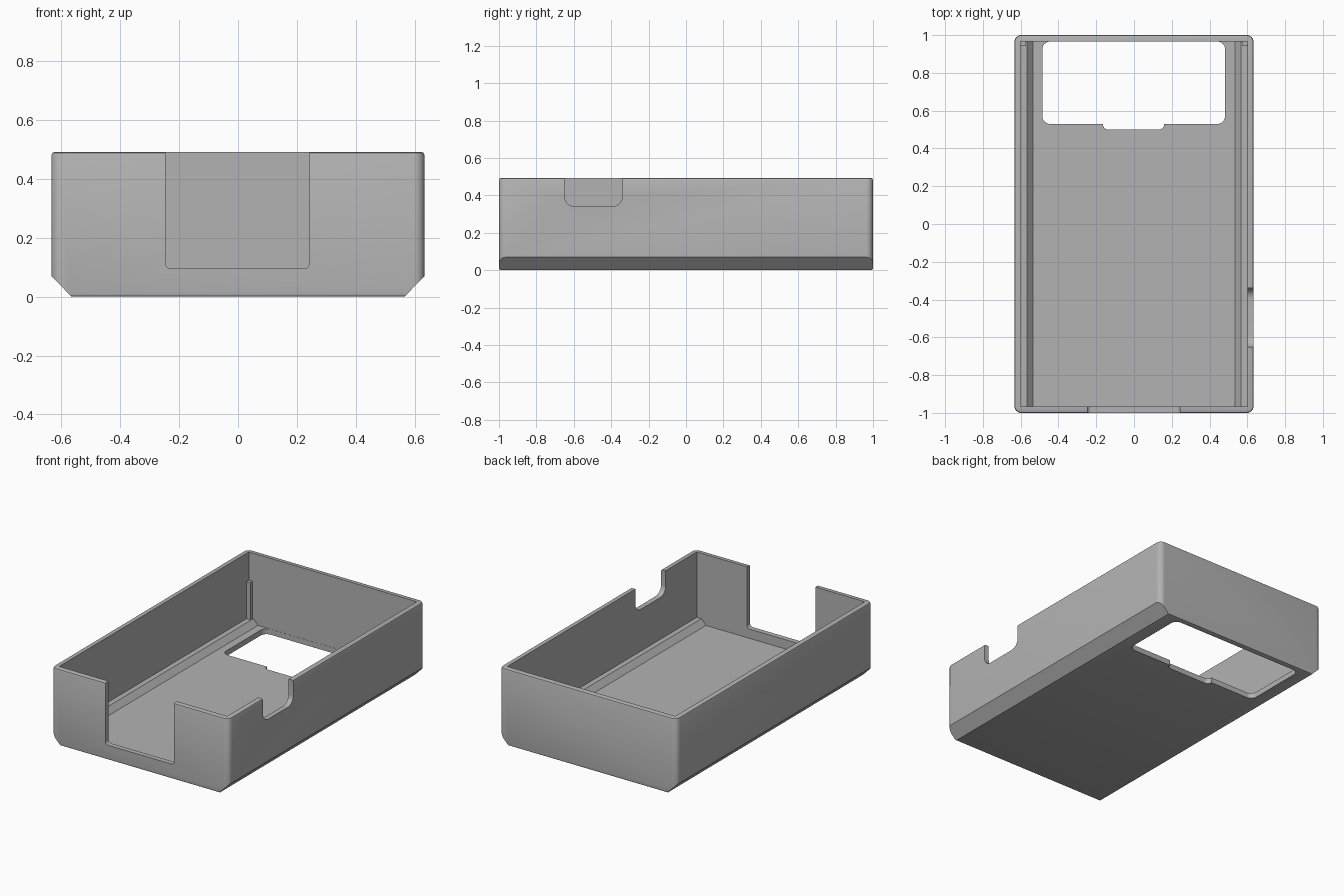
import bpy, bmesh, math
from mathutils import Vector

cube = bpy.data.objects.get("Cube")
if cube:
    bpy.data.objects.remove(cube, do_unlink=True)

grey = bpy.data.materials.new("plain grey")
grey.use_nodes = True
colour = (0.45, 0.45, 0.45, 1)
grey.diffuse_color = colour
grey.node_tree.nodes["Principled BSDF"].inputs["Base Color"].default_value = colour


def rounded(points, steps=6):
    """Replace each (u, v, radius) corner by an arc."""
    out = []
    n = len(points)
    for i, (u, v, r) in enumerate(points):
        p = Vector((u, v))
        if r == 0:
            out.append(p)
            continue
        a = (Vector(points[i - 1][:2]) - p).normalized()
        b = (Vector(points[(i + 1) % n][:2]) - p).normalized()
        half = a.angle(b) / 2
        centre = p + (a + b).normalized() * (r / math.sin(half))
        start = p + a * (r / math.tan(half)) - centre
        end = p + b * (r / math.tan(half)) - centre
        for k in range(steps + 1):
            t = k / steps
            d = start.lerp(end, t).normalized() * r
            out.append(centre + d)
    return out


def prism(name, points, axis, low, high, rim=0):
    """Extrude a rounded outline along an axis, with optional softened end rims."""
    place = {"x": lambda u, v, w: (w, u, v),
             "y": lambda u, v, w: (u, w, v),
             "z": lambda u, v, w: (u, v, w)}[axis]
    bm = bmesh.new()
    outline = rounded(points)
    ends = [[bm.verts.new(place(p.x, p.y, w)) for p in outline] for w in (low, high)]
    caps = [bm.faces.new(end) for end in ends]
    n = len(outline)
    for i in range(n):
        j = (i + 1) % n
        bm.faces.new((ends[0][i], ends[0][j], ends[1][j], ends[1][i]))
    bmesh.ops.recalc_face_normals(bm, faces=bm.faces)
    if rim:
        edges = [e for cap in caps for e in cap.edges]
        bmesh.ops.bevel(bm, geom=edges, offset=rim, segments=2, profile=0.5, affect="EDGES")
    mesh = bpy.data.meshes.new(name)
    bm.to_mesh(mesh)
    bm.free()
    mesh.materials.append(grey)
    obj = bpy.data.objects.new(name, mesh)
    bpy.context.collection.objects.link(obj)
    return obj


def combine(target, cutter, operation="DIFFERENCE"):
    mod = target.modifiers.new("cut", "BOOLEAN")
    mod.operation = operation
    mod.solver = "EXACT"
    mod.object = cutter
    cutter.hide_render = True
    bpy.context.view_layer.objects.active = target
    bpy.ops.object.modifier_apply(modifier=mod.name)
    bpy.data.objects.remove(cutter, do_unlink=True)


def box(u0, u1, v0, v1, r_low, r_high):
    return [(u0, v0, r_low), (u1, v0, r_low), (u1, v1, r_high), (u0, v1, r_high)]


W, H, IN = 0.633, 0.492, 0.6

# Outer tray with rounded corners and chamfered lower sides
tray = prism("tray", box(-W, W, -1, 1, 0.035, 0.035), "z", 0, H, rim=0.01)
sides = [(-0.565, -0.001, 0), (0.565, -0.001, 0), (W + 0.01, 0.08, 0),
         (W + 0.01, 0.6, 0), (-W - 0.01, 0.6, 0), (-W - 0.01, 0.08, 0)]
combine(tray, prism("chamfer_shape", sides, "y", -1.1, 1.1), "INTERSECT")

# Hollow inside with a stepped ledge along both long walls
half = [(0.535, 0.035), (0.567, 0.07), (IN, 0.07), (IN, 0.6)]
hollow = [(x, z, 0) for x, z in half] + [(-x, z, 0) for x, z in reversed(half)]
combine(tray, prism("hollow", hollow, "y", -0.967, 0.967))

# Open slot in the front wall
combine(tray, prism("front_slot", box(-0.247, 0.243, 0.095, 0.6, 0.02, 0), "y", -1.1, -0.9))

# Notch in the left wall
combine(tray, prism("side_notch", box(-0.65, -0.34, 0.34, 0.6, 0.055, 0), "x", 0.55, 0.7))

# Window through the floor with a shallow finger tab
window = [(-0.485, 0.53, 0.04), (-0.165, 0.53, 0), (-0.165, 0.5, 0.028), (0.16, 0.5, 0.028),
          (0.16, 0.53, 0), (0.482, 0.53, 0.04), (0.482, 0.966, 0.04), (-0.485, 0.966, 0.04)]
combine(tray, prism("floor_window", window, "z", -0.1, 0.06))

# Small upright ribs in the back corners
ribs = []
for side, name in ((1, "left_rib"), (-1, "right_rib")):
    xs = sorted((side * 0.572, side * 0.605))
    ribs.append(prism(name, box(xs[0], xs[1], 0.945, 0.97, 0, 0), "z", 0.06, 0.31))

bpy.ops.object.select_all(action="DESELECT")
for obj in [tray] + ribs:
    obj.select_set(True)
bpy.context.view_layer.objects.active = tray
bpy.ops.object.shade_smooth_by_angle(angle=math.radians(30))
